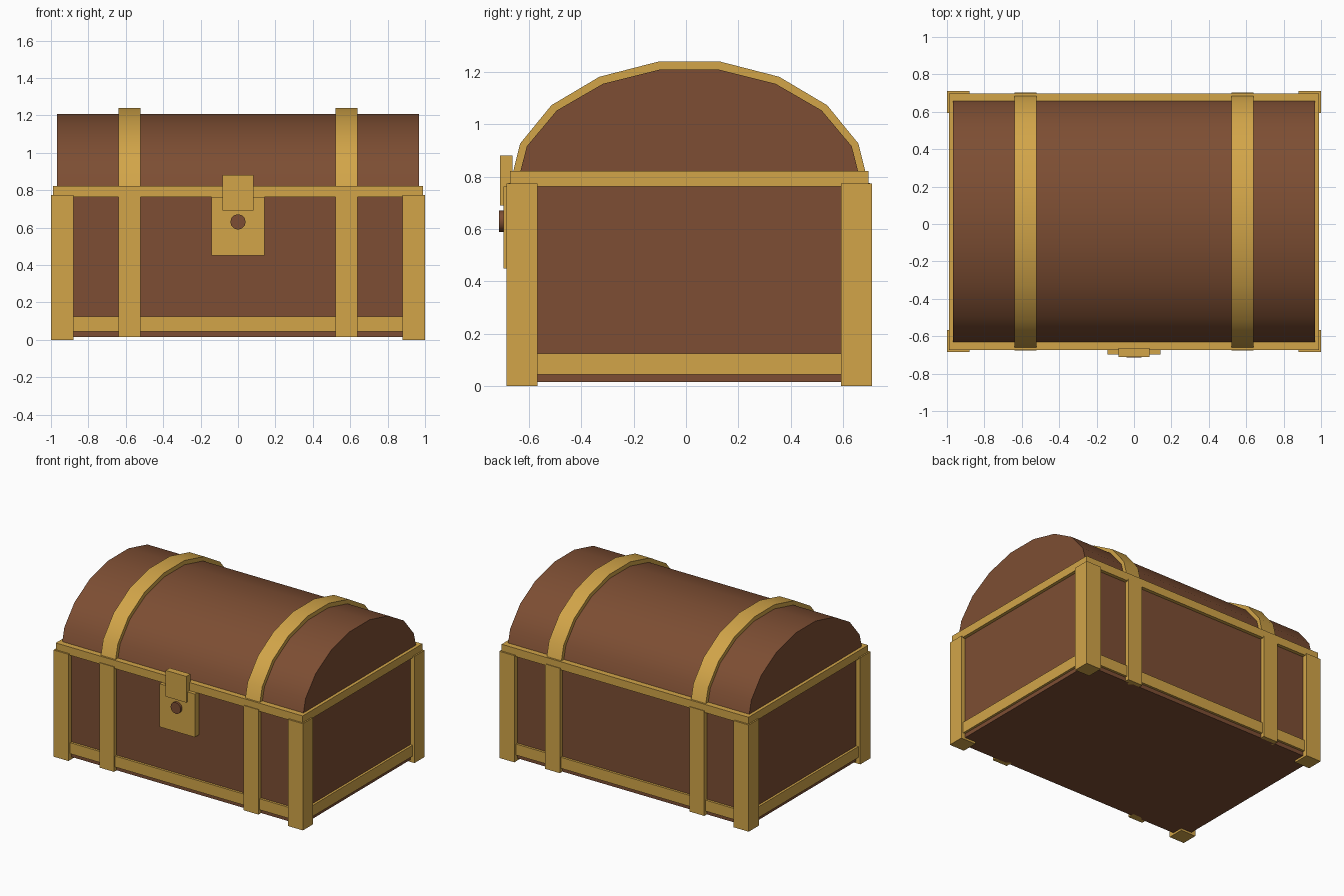
import bpy, bmesh, math
from mathutils import Matrix

if "Cube" in bpy.data.objects:
    bpy.data.objects.remove(bpy.data.objects["Cube"])

CY = 0.0125  # chest centre in y (the lock sticks out at the front)


def material(name, rgb):
    m = bpy.data.materials.new(name)
    m.diffuse_color = (*rgb, 1)
    m.use_nodes = True
    m.node_tree.nodes["Principled BSDF"].inputs["Base Color"].default_value = m.diffuse_color
    return m


WOOD = material("brown wood", (0.205, 0.076, 0.033))
GOLD = material("gold metal", (0.645, 0.376, 0.066))


def finish(name, bm, mat, smooth=False):
    bmesh.ops.recalc_face_normals(bm, faces=bm.faces)
    me = bpy.data.meshes.new(name)
    bm.to_mesh(me)
    bm.free()
    me.materials.append(mat)
    ob = bpy.data.objects.new(name, me)
    bpy.context.collection.objects.link(ob)
    if smooth:
        bpy.ops.object.select_all(action='DESELECT')
        ob.select_set(True)
        bpy.context.view_layer.objects.active = ob
        bpy.ops.object.shade_smooth_by_angle(angle=math.radians(40))
    return ob


def box(name, x0, x1, y0, y1, z0, z1, mat):
    bm = bmesh.new()
    bmesh.ops.create_cube(bm, size=1)
    for v in bm.verts:
        v.co.x = x0 if v.co.x < 0 else x1
        v.co.y = y0 if v.co.y < 0 else y1
        v.co.z = z0 if v.co.z < 0 else z1
    return finish(name, bm, mat)


def slab(name, hx, hy, z0, z1, mat):
    return box(name, -hx, hx, CY - hy, CY + hy, z0, z1, mat)


def arch(name, x0, x1, ry, rz, mat):
    # half ellipse of nine sides, extruded along x
    bm = bmesh.new()
    vs = []
    for i in range(10):
        a = math.radians(20 * i)
        vs.append(bm.verts.new((x0, CY + ry * math.cos(a), 0.76 + rz * math.sin(a))))
    f = bm.faces.new(vs)
    r = bmesh.ops.extrude_face_region(bm, geom=[f])
    for v in r["geom"]:
        if isinstance(v, bmesh.types.BMVert):
            v.co.x = x1
    return finish(name, bm, mat, smooth=True)


# wooden box and domed lid
slab("chest_body", 0.967, 0.66, 0.015, 0.78, WOOD)
arch("domed_lid", -0.967, 0.967, 0.66, 0.455, WOOD)

# metal bands around the box
slab("lid_rim", 0.99, 0.685, 0.763, 0.822, GOLD)
slab("base_band", 0.984, 0.677, 0.045, 0.125, GOLD)

for sx, side in ((-1, "left"), (1, "right")):
    # straps over the lid and down the front and back
    xa, xb = sorted((sx * 0.52, sx * 0.638))
    arch(f"{side}_lid_strap", xa, xb, 0.687, 0.486, GOLD)
    for sy, end in ((-1, "front"), (1, "back")):
        ya, yb = sorted((CY + sy * 0.64, CY + sy * 0.69))
        box(f"{end}_{side}_body_strap", xa, xb, ya, yb, 0.015, 0.775, GOLD)
        # corner posts
        pa, pb = sorted((sx * 0.88, sx * 1.0))
        qa, qb = sorted((CY + sy * 0.58, CY + sy * 0.6975))
        box(f"{end}_{side}_corner_post", pa, pb, qa, qb, 0, 0.773, GOLD)

# lock
box("lock_plate", -0.142, 0.142, -0.697, -0.64, 0.45, 0.763, GOLD)
box("lock_hasp", -0.083, 0.083, -0.71, -0.663, 0.69, 0.88, GOLD)
bm = bmesh.new()
bmesh.ops.create_cone(bm, cap_ends=True, segments=12, radius1=0.041, radius2=0.041, depth=0.035,
                      matrix=Matrix.Translation((0, -0.6965, 0.63)) @ Matrix.Rotation(math.pi / 2, 4, 'X'))
finish("keyhole_stud", bm, WOOD, smooth=True)
